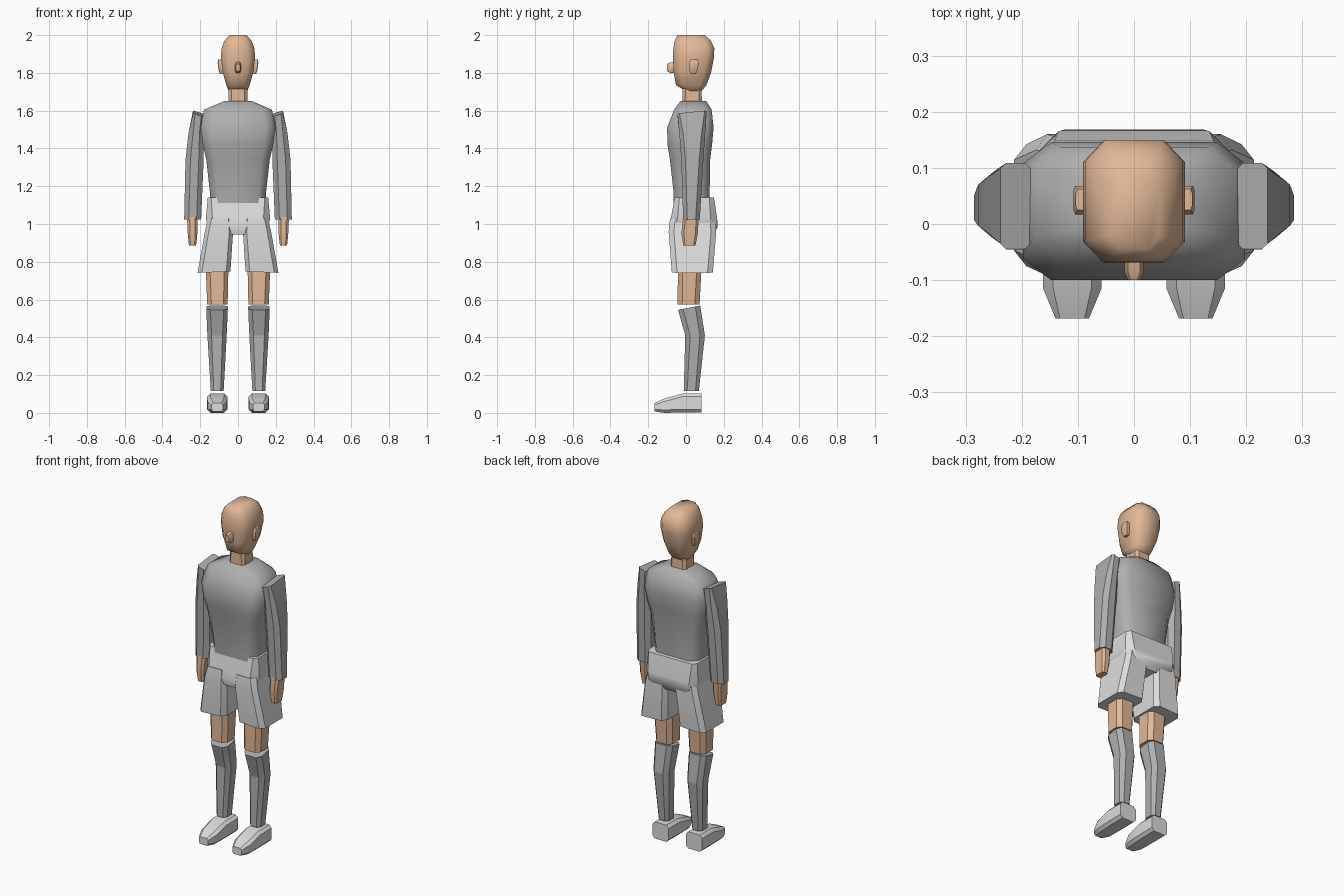
import bpy
import math


def material(name, r, g, b):
    m = bpy.data.materials.new(name)
    m.diffuse_color = (r, g, b, 1)
    return m


SKIN = material("skin", 0.76, 0.48, 0.31)
GREY = material("grey cloth", 0.43, 0.43, 0.43)
PALE = material("pale cloth", 0.72, 0.72, 0.72)


def ring(x0, x1, y0, y1, cx, cy):
    """Rectangle with cut corners, counter-clockwise."""
    return [(x0 + cx, y0), (x1 - cx, y0), (x1, y0 + cy), (x1, y1 - cy),
            (x1 - cx, y1), (x0 + cx, y1), (x0, y1 - cy), (x0, y0 + cy)]


def loft(name, sections, mat, angle=30, mirror=False, along_y=False):
    """Skin sections (level, x0, x1, y0, y1, cx, cy[, slope_x, slope_y]), bottom to top."""
    verts, faces = [], []
    for s in sections:
        level, x0, x1, y0, y1, cx, cy = s[:7]
        sx, sy = s[7:9] if len(s) > 7 else (0, 0)
        for a, b in ring(x0, x1, y0, y1, cx, cy):
            h = level + sx * (a - (x0 + x1) / 2) + sy * (b - (y0 + y1) / 2)
            verts.append((a, -h, b) if along_y else (a, b, h))
    for k in range(len(sections) - 1):
        for i in range(8):
            j = (i + 1) % 8
            faces.append((k * 8 + i, k * 8 + j, k * 8 + 8 + j, k * 8 + 8 + i))
    faces.append(tuple(reversed(range(8))))
    faces.append(tuple(range(len(verts) - 8, len(verts))))
    me = bpy.data.meshes.new(name)
    me.from_pydata(verts, [], faces)
    me.materials.append(mat)
    me.update()
    ob = bpy.data.objects.new(name, me)
    bpy.context.collection.objects.link(ob)
    if mirror:
        ob.modifiers.new("mirror", "MIRROR").use_axis[0] = True
    bpy.ops.object.select_all(action="DESELECT")
    ob.select_set(True)
    bpy.context.view_layer.objects.active = ob
    bpy.ops.object.shade_smooth_by_angle(angle=math.radians(angle))
    return ob


def centred(z, hx, y0, y1, cx, cy):
    return (z, -hx, hx, y0, y1, cx, cy)


# Head, neck and face
loft("head", [
    centred(1.695, 0.045, 0.015, 0.075, 0.018, 0.018),
    centred(1.735, 0.062, -0.053, 0.108, 0.028, 0.035),
    centred(1.80, 0.080, -0.065, 0.132, 0.034, 0.036),
    centred(1.88, 0.091, -0.069, 0.148, 0.036, 0.038),
    centred(1.93, 0.087, -0.067, 0.150, 0.036, 0.038),
    centred(1.97, 0.072, -0.060, 0.132, 0.030, 0.034),
    centred(2.00, 0.045, -0.045, 0.100, 0.020, 0.025)], SKIN, 62)
loft("neck", [centred(1.60, 0.052, -0.02, 0.085, 0.015, 0.015),
              centred(1.74, 0.048, -0.018, 0.082, 0.015, 0.015)], SKIN)
loft("nose", [(0.05, -0.017, 0.017, 1.80, 1.86, 0.006, 0.012),
              (0.085, -0.017, 0.017, 1.80, 1.855, 0.006, 0.012),
              (0.100, -0.011, 0.011, 1.81, 1.848, 0.005, 0.010)],
     SKIN, along_y=True)
loft("ear", [(1.795, 0.075, 0.096, 0.025, 0.052, 0.003, 0.006),
             (1.815, 0.075, 0.103, 0.017, 0.060, 0.003, 0.008),
             (1.855, 0.075, 0.108, 0.017, 0.068, 0.003, 0.008),
             (1.872, 0.075, 0.104, 0.025, 0.062, 0.003, 0.008)], SKIN, mirror=True)

# Shirt body
loft("shirt", [
    centred(1.02, 0.145, -0.065, 0.125, 0.040, 0.045),
    centred(1.16, 0.148, -0.065, 0.125, 0.040, 0.045),
    centred(1.34, 0.168, -0.085, 0.128, 0.045, 0.040),
    centred(1.42, 0.186, -0.098, 0.138, 0.048, 0.038),
    centred(1.51, 0.198, -0.100, 0.146, 0.050, 0.038),
    centred(1.605, 0.180, -0.063, 0.136, 0.050, 0.038),
    centred(1.65, 0.075, -0.030, 0.108, 0.020, 0.025)], GREY, 62)

# Sleeves and hands
loft("sleeve", [
    (1.025, 0.195, 0.285, -0.015, 0.073, 0.024, 0.022),
    (1.34, 0.182, 0.278, -0.025, 0.092, 0.026, 0.022),
    (1.48, 0.180, 0.262, -0.035, 0.102, 0.024, 0.020),
    (1.585, 0.184, 0.238, -0.045, 0.109, 0.010, 0.010, 0.3, 0.1)],
    GREY, 20, mirror=True)
loft("hand", [
    (0.885, 0.222, 0.260, -0.015, 0.050, 0.008, 0.010),
    (0.95, 0.215, 0.266, -0.024, 0.062, 0.012, 0.012),
    (1.04, 0.213, 0.270, -0.015, 0.068, 0.014, 0.014)], SKIN, mirror=True)

# Shorts: hips and legs
loft("shorts_hips", [
    centred(0.945, 0.120, -0.078, 0.145, 0.030, 0.030),
    centred(0.985, 0.160, -0.088, 0.168, 0.035, 0.035),
    centred(1.03, 0.170, -0.080, 0.165, 0.035, 0.035),
    centred(1.14, 0.160, -0.060, 0.148, 0.018, 0.025)], PALE, 40)
loft("shorts_leg", [
    (0.745, 0.040, 0.214, -0.075, 0.142, 0.022, 0.028, -0.04, 0.0),
    (0.96, 0.026, 0.175, -0.092, 0.160, 0.020, 0.028),
    (1.03, 0.030, 0.160, -0.085, 0.155, 0.020, 0.028)], PALE, mirror=True)

# Bare knees, socks and shoes
loft("thigh", [
    (0.575, 0.055, 0.163, -0.045, 0.072, 0.022, 0.025),
    (0.80, 0.050, 0.172, -0.042, 0.084, 0.022, 0.025)], SKIN, mirror=True)
loft("sock", [
    (0.115, 0.076, 0.144, -0.012, 0.068, 0.016, 0.018),
    (0.41, 0.060, 0.162, -0.004, 0.100, 0.022, 0.026),
    (0.557, 0.054, 0.168, -0.042, 0.075, 0.022, 0.026, 0, 0.2)],
    GREY, 15, mirror=True)
loft("shoe", [
    (-0.082, 0.056, 0.164, 0.003, 0.102, 0.016, 0.016),
    (0.02, 0.056, 0.164, 0.002, 0.102, 0.016, 0.016),
    (0.115, 0.058, 0.162, 0.000, 0.076, 0.018, 0.016),
    (0.168, 0.080, 0.140, 0.008, 0.052, 0.008, 0.010)],
    PALE, mirror=True, along_y=True)
